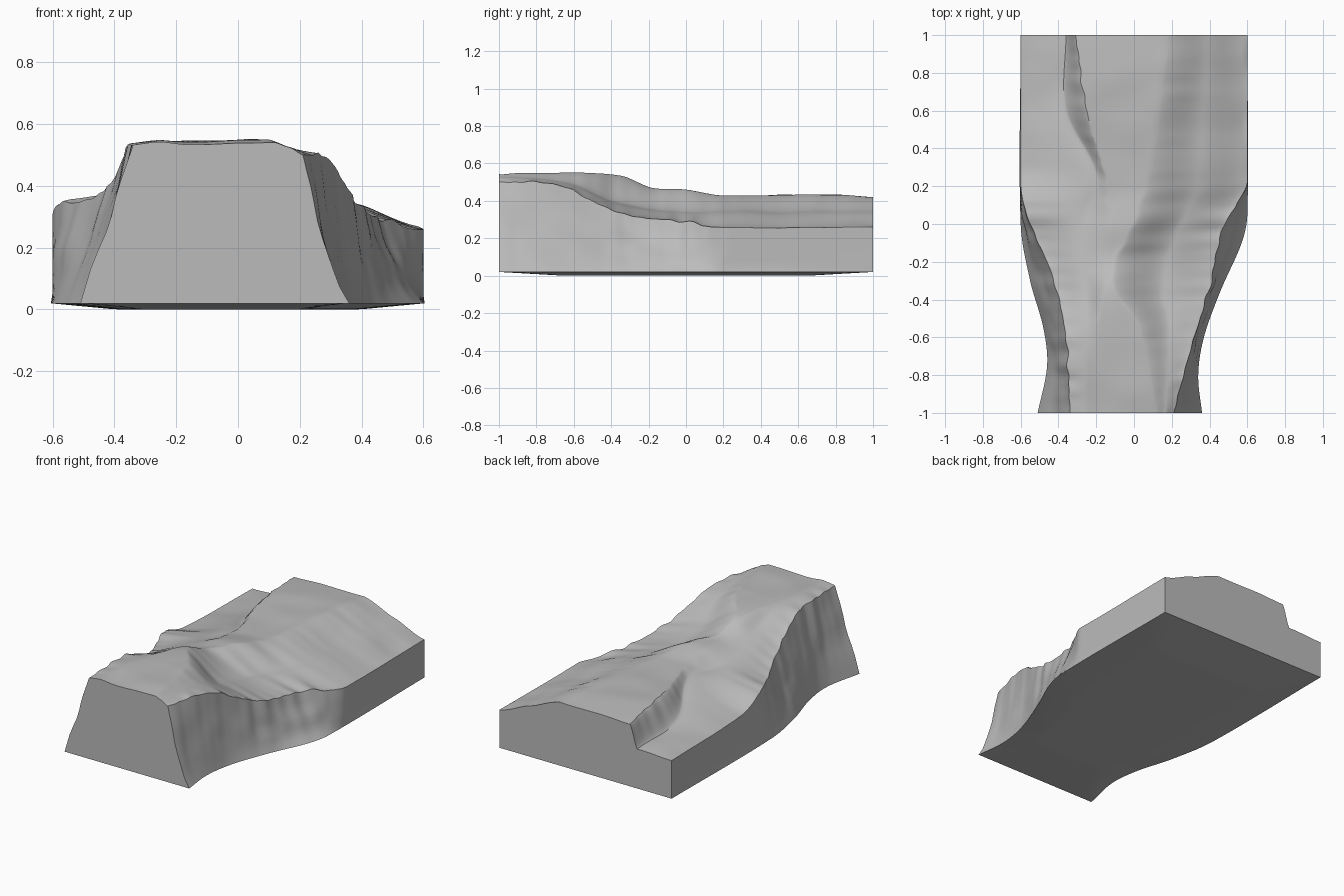
import bpy, bmesh, math
from mathutils import Vector, noise

cube = bpy.data.objects.get("Cube")
if cube:
    bpy.data.objects.remove(cube, do_unlink=True)

HALF, RIM = 0.6, 0.02
ROWS, TOP, WALL, BASE = 110, 14, 9, 24


def curve(points, y):
    """Smooth value through (y, value) keys, held flat past both ends."""
    if y <= points[0][0]:
        return points[0][1]
    for i in range(len(points) - 1):
        (a, va), (b, vb) = points[i], points[i + 1]
        if y <= b:
            def slope(k):
                lo, hi = points[max(k - 1, 0)], points[min(k + 1, len(points) - 1)]
                return (hi[1] - lo[1]) / (hi[0] - lo[0])
            t, h = (y - a) / (b - a), b - a
            return ((1 + 2 * t) * (1 - t) ** 2 * va + t * (1 - t) ** 2 * h * slope(i)
                    + t * t * (3 - 2 * t) * vb + t * t * (t - 1) * h * slope(i + 1))
    return points[-1][1]


# Outline of the foot and of the upper rim on each side
foot_left = [(-1, -.51), (-.75, -.46), (-.55, -.48), (-.3, -.55), (0, -.6), (1, -.6)]
foot_right = [(-1, .36), (-.8, .34), (-.6, .37), (-.35, .46), (-.1, .57), (.05, .6), (1, .6)]
rim_left = [(-1, -.34), (-.6, -.36), (-.35, -.41), (-.2, -.46), (0, -.55), (.2, -.6), (1, -.6)]
rim_right = [(-1, .21), (-.7, .29), (-.5, .35), (-.3, .41), (-.05, .46), (.1, .54), (.22, .6), (1, .6)]
# Heights and positions of the features running front to back
rim_left_z = [(-1, .53), (-.6, .52), (-.35, .41), (-.1, .35), (.1, .34), (.3, .28), (1, .26)]
rim_right_z = [(-1, .5), (-.7, .49), (-.5, .4), (-.3, .32), (0, .29), (.15, .26), (1, .26)]
step_foot_x = [(-1, -.25), (-.4, -.25), (0, -.28), (.25, -.2), (.6, -.36), (1, -.36)]
step_foot_z = [(-1, .54), (-.6, .54), (-.35, .47), (0, .4), (.25, .39), (.6, .3), (1, .27)]
step_top_x = [(-1, -.17), (-.6, -.2), (-.3, -.14), (0, -.12), (.25, -.15), (.6, -.25), (1, -.31)]
crest_x = [(-1, .12), (-.55, .03), (-.35, -.1), (-.2, -.1), (0, 0), (.25, .08), (.6, .13), (1, .18)]
crest_z = [(-1, .54), (-.7, .55), (-.35, .535), (-.18, .47), (0, .46), (.2, .43), (.8, .435), (1, .42)]
slope_z = [(-1, .525), (-.65, .5), (-.4, .4), (-.15, .35), (.2, .34), (1, .34)]


def ragged(y, seed, size=0.012):
    return size * noise.noise(Vector((seed, y * 14, 0)))


def mix(a, b, t):
    return a + (b - a) * t


def cross_section(y):
    """Closed loop: base, right wall, ground surface, left wall."""
    bl, br = curve(foot_left, y), curve(foot_right, y)
    narrow = 1 if y < .1 else .1
    tl = max(-HALF, curve(rim_left, y) + narrow * ragged(y, 3))
    tr = min(HALF, curve(rim_right, y) + narrow * ragged(y, 8))
    zl = curve(rim_left_z, y) + narrow * ragged(y, 5)
    zr = curve(rim_right_z, y) + narrow * ragged(y, 6)
    cx, cz = curve(crest_x, y) + ragged(y, 11), curve(crest_z, y)
    keys = [(tl, zl), (curve(step_foot_x, y), curve(step_foot_z, y)),
            (max(curve(step_top_x, y), curve(step_foot_x, y) + .03) + ragged(y, 14), cz - .005),
            (cx, cz), (mix(cx, tr, .5), curve(slope_z, y)), (tr, zr)]

    loop = []
    ramp = lambda a: max(0, (abs(a) - .65) / .35)
    for i in range(BASE + 1):
        s = i / BASE
        loop.append((mix(bl, br, s), y, RIM * max(ramp(2 * s - 1), ramp(y))))
    for i in range(1, WALL):
        t = i / WALL
        bump = .012 * noise.noise(Vector((y * 6, t * 3, 2))) * narrow * math.sin(math.pi * t)
        loop.append((min(HALF, mix(br, tr, t ** .7) + bump), y, mix(RIM, zr, t)))
    ground = []
    for (xa, za), (xb, zb) in zip(keys, keys[1:]):
        for i in range(TOP):
            t = i / TOP
            e = mix(t, t * t * (3 - 2 * t), .5)
            x, z = mix(xa, xb, t), mix(za, zb, e)
            if ground:
                z += .008 * noise.noise(Vector((x * 5, y * 5, 1)))
            ground.append((x, y, z))
    ground.append((tr, y, zr))
    loop += reversed(ground)
    for i in range(WALL - 1, 0, -1):
        t = i / WALL
        bump = .012 * noise.noise(Vector((y * 6, t * 3, 7))) * narrow * math.sin(math.pi * t)
        loop.append((max(-HALF, mix(bl, tl, t) + bump), y, mix(RIM, zl, t)))
    return loop


# Loft the sections into one closed block of ground
bm = bmesh.new()
rings = [[bm.verts.new(p) for p in cross_section(-1 + 2 * r / ROWS)] for r in range(ROWS + 1)]
for a, b in zip(rings, rings[1:]):
    for i in range(len(a)):
        j = (i + 1) % len(a)
        bm.faces.new((a[i], a[j], b[j], b[i]))
bm.faces.new(rings[0])
bm.faces.new(rings[-1])
bmesh.ops.recalc_face_normals(bm, faces=bm.faces)

mesh = bpy.data.meshes.new("rock_ground")
bm.to_mesh(mesh)
bm.free()
rock = bpy.data.objects.new("rock_ground", mesh)
bpy.context.collection.objects.link(rock)

# Plain grey stone
stone = bpy.data.materials.new("grey_stone")
stone.use_nodes = True
grey = (.5, .5, .5, 1)
stone.diffuse_color = grey
stone.node_tree.nodes["Principled BSDF"].inputs["Base Color"].default_value = grey
mesh.materials.append(stone)

bpy.context.view_layer.objects.active = rock
rock.select_set(True)
bpy.ops.object.shade_smooth_by_angle(angle=math.radians(35))
